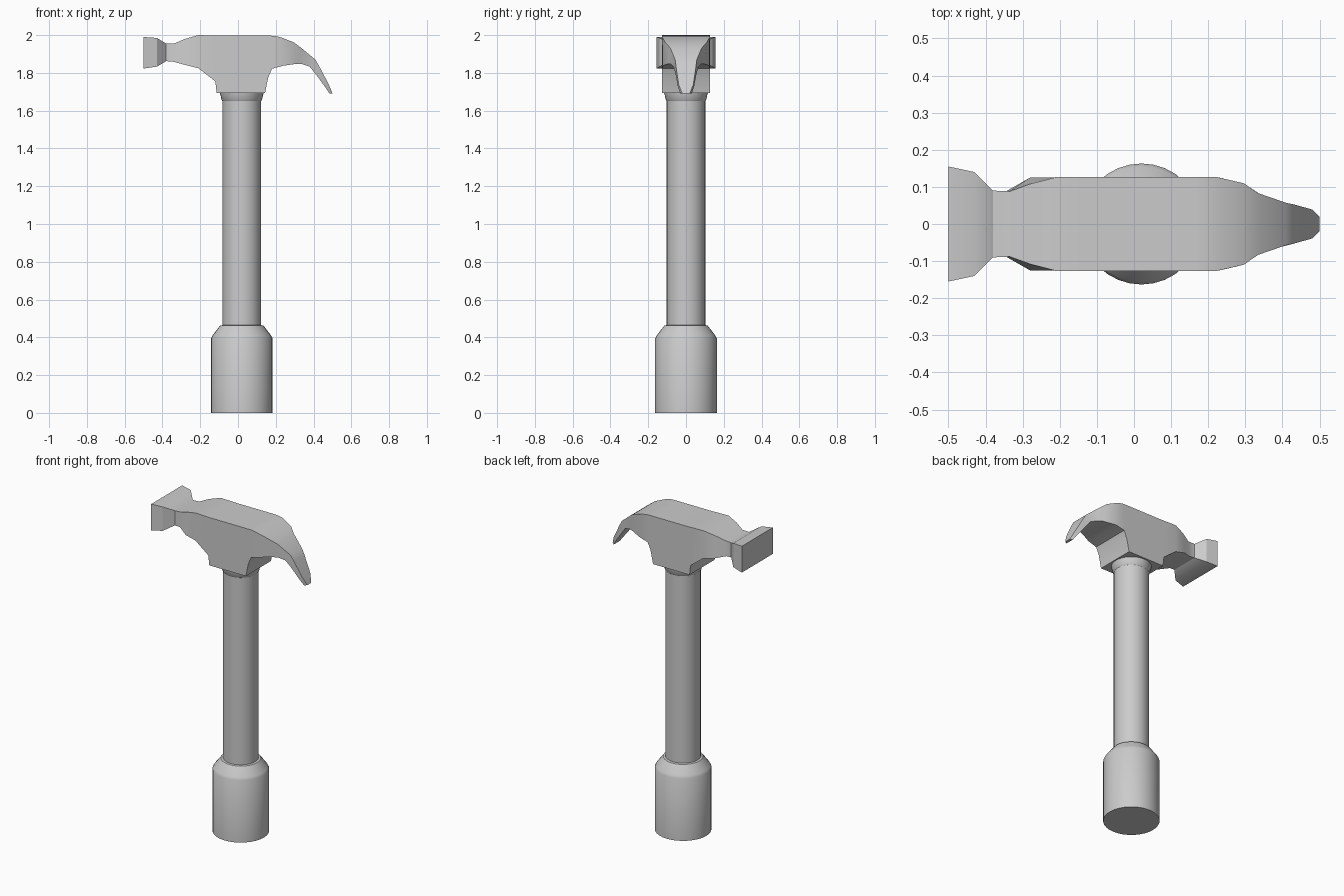
import bpy, bmesh, math

AXIS_X = 0.02   # handle sits slightly off the head's centre


def finish(name, bm):
    bmesh.ops.recalc_face_normals(bm, faces=bm.faces)
    mesh = bpy.data.meshes.new(name)
    bm.to_mesh(mesh)
    bm.free()
    ob = bpy.data.objects.new(name, mesh)
    bpy.context.collection.objects.link(ob)
    bpy.ops.object.select_all(action='DESELECT')
    ob.select_set(True)
    bpy.context.view_layer.objects.active = ob
    bpy.ops.object.shade_smooth_by_angle(angle=math.radians(30))
    return ob


def loft(name, rings):
    bm = bmesh.new()
    loops = [[bm.verts.new(p) for p in ring] for ring in rings]
    for a, b in zip(loops, loops[1:]):
        n = len(a)
        for i in range(n):
            j = (i + 1) % n
            bm.faces.new((a[i], a[j], b[j], b[i]))
    bm.faces.new(loops[0])
    bm.faces.new(loops[-1])
    return finish(name, bm)


def lathe(name, profile, sides=32):
    angles = [2 * math.pi * i / sides for i in range(sides)]
    return loft(name, [[(AXIS_X + r * math.cos(a), r * math.sin(a), z)
                        for a in angles] for r, z in profile])


# Grip with a tapered shoulder
lathe("grip", [(0.163, 0), (0.163, 0.395), (0.155, 0.41), (0.115, 0.462), (0.10, 0.465)])

# Shaft, flaring into a collar under the head
lathe("shaft", [(0.102, 0.45), (0.102, 1.65), (0.107, 1.657),
                (0.112, 1.68), (0.118, 1.70), (0.118, 1.73)])

# Head sections: top x, top z, top half width, bottom x, bottom z, bottom half width
sections = [
    (-0.50, 1.99, 0.155, -0.50, 1.823, 0.155),
    (-0.43, 1.985, 0.14, -0.43, 1.833, 0.14),
    (-0.38, 1.955, 0.09, -0.38, 1.862, 0.09),
    (-0.335, 1.957, 0.088, -0.345, 1.86, 0.088),
    (-0.28, 1.98, 0.108, -0.28, 1.842, 0.125),
    (-0.21, 2.00, 0.126, -0.21, 1.825, 0.126),
    (-0.13, 1.998, 0.126, -0.12, 1.755, 0.126),
    (-0.10, 1.997, 0.126, -0.113, 1.694, 0.126),
    (0.14, 1.997, 0.126, 0.143, 1.694, 0.126),
    (0.17, 1.997, 0.126, 0.16, 1.775, 0.126),
    (0.19, 1.996, 0.126, 0.18, 1.822, 0.126),
    (0.225, 1.989, 0.126, 0.24, 1.838, 0.123),
    (0.295, 1.962, 0.11, 0.31, 1.848, 0.095),
    (0.335, 1.932, 0.083, 0.34, 1.846, 0.08),
    (0.41, 1.87, 0.057, 0.38, 1.833, 0.066),
    (0.43, 1.835, 0.053, 0.415, 1.788, 0.054),
    (0.48, 1.74, 0.039, 0.46, 1.727, 0.043),
    (0.50, 1.692, 0.02, 0.485, 1.69, 0.03),
]
loft("hammer_head", [[(xt, -wt, zt), (xt, wt, zt), (xb, wb, zb), (xb, -wb, zb)]
                     for xt, zt, wt, xb, zb, wb in sections])
